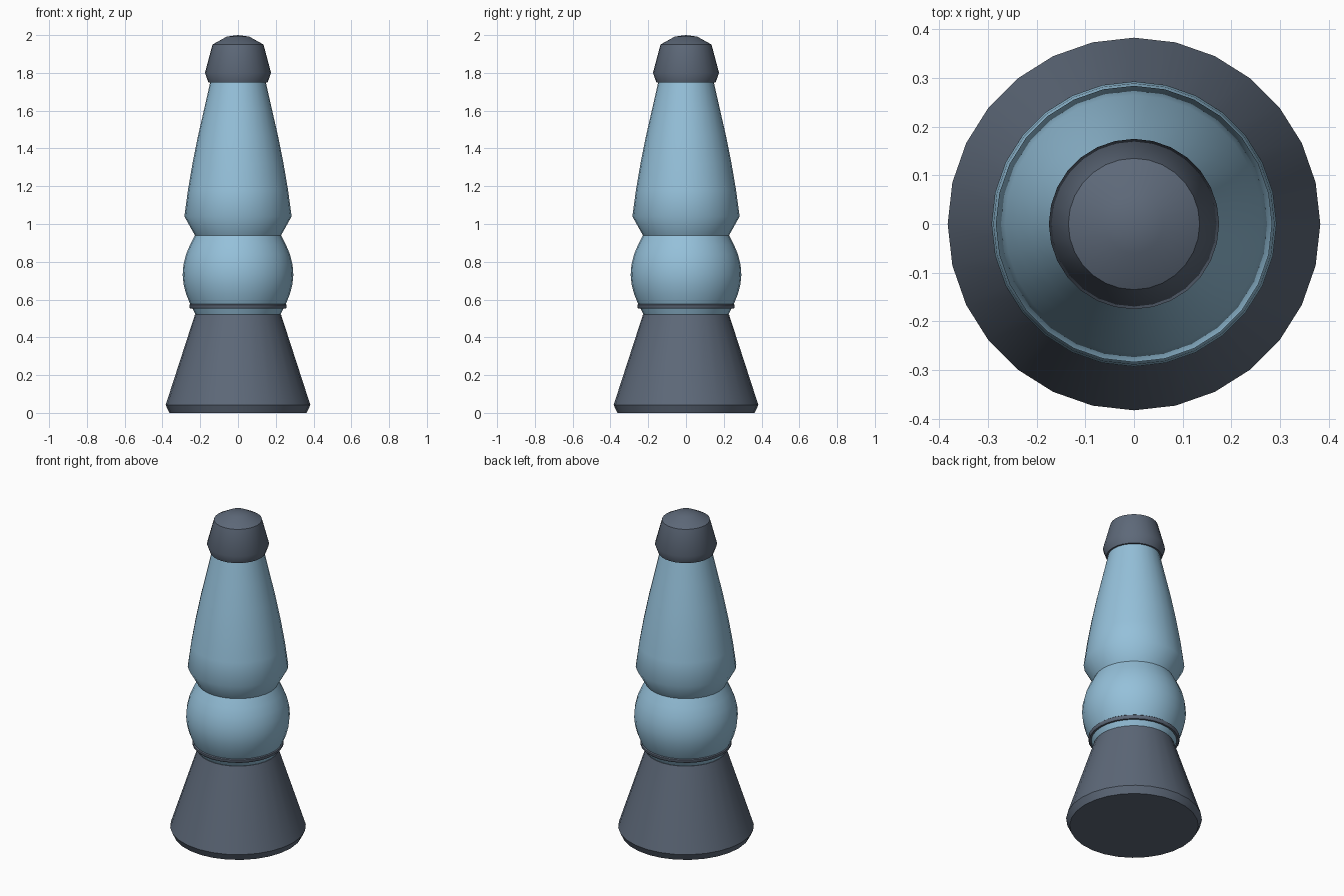
import bpy, bmesh, math

SIDES = 28

cube = bpy.data.objects.get("Cube")
if cube:
    bpy.data.objects.remove(cube, do_unlink=True)


def material(name, color):
    mat = bpy.data.materials.new(name)
    mat.use_nodes = True
    mat.diffuse_color = (*color, 1)
    mat.node_tree.nodes["Principled BSDF"].inputs["Base Color"].default_value = (*color, 1)
    return mat


def lathe(name, profile, mat, closed=False):
    """Turn (radius, height) points around z; open ends are capped."""
    bm = bmesh.new()
    rings = []
    for r, z in profile:
        if r == 0:
            rings.append([bm.verts.new((0, 0, z))] * SIDES)
        else:
            rings.append([bm.verts.new((r * math.cos(a), r * math.sin(a), z))
                          for a in (math.tau * i / SIDES for i in range(SIDES))])
    pairs = list(zip(rings, rings[1:]))
    if closed:
        pairs.append((rings[-1], rings[0]))
    for low, high in pairs:
        for i in range(SIDES):
            j = (i + 1) % SIDES
            corners = dict.fromkeys((low[i], low[j], high[j], high[i]))
            bm.faces.new(list(corners))
    if not closed:
        for ring, (r, z) in ((rings[0], profile[0]), (rings[-1], profile[-1])):
            if r > 0:
                bm.faces.new(ring)
    bmesh.ops.recalc_face_normals(bm, faces=bm.faces)
    mesh = bpy.data.meshes.new(name)
    bm.to_mesh(mesh)
    bm.free()
    mesh.materials.append(mat)
    obj = bpy.data.objects.new(name, mesh)
    bpy.context.collection.objects.link(obj)
    bpy.ops.object.select_all(action='DESELECT')
    obj.select_set(True)
    bpy.context.view_layer.objects.active = obj
    bpy.ops.object.shade_smooth_by_angle(angle=math.radians(40))
    return obj


slate = material("slate grey", (0.11, 0.14, 0.19))
blue = material("pale blue", (0.30, 0.53, 0.70))

# Flared foot with a small bevel at the floor
lathe("base", [(0.363, 0), (0.383, 0.042), (0.228, 0.52)], slate)

# Round lower bulb, narrowing into the foot
lathe("lower_bulb", [(0.222, 0.515), (0.24, 0.55), (0.257, 0.585), (0.275, 0.63),
                     (0.288, 0.68), (0.293, 0.73), (0.289, 0.785), (0.275, 0.84),
                     (0.254, 0.89), (0.228, 0.94)], blue)

# Thin collar around the bulb
lathe("collar", [(0.236, 0.552), (0.252, 0.552), (0.258, 0.56),
                 (0.258, 0.572), (0.252, 0.577), (0.236, 0.577)], slate, closed=True)

# Tall tapering bottle
lathe("upper_bottle", [(0.228, 0.94), (0.284, 1.04), (0.265, 1.18), (0.241, 1.32),
                       (0.211, 1.47), (0.179, 1.61), (0.145, 1.76)], blue)

# Cap with a low dome
lathe("cap", [(0.157, 1.75), (0.175, 1.80), (0.135, 1.95), (0.06, 1.992), (0, 2.0)], slate)
